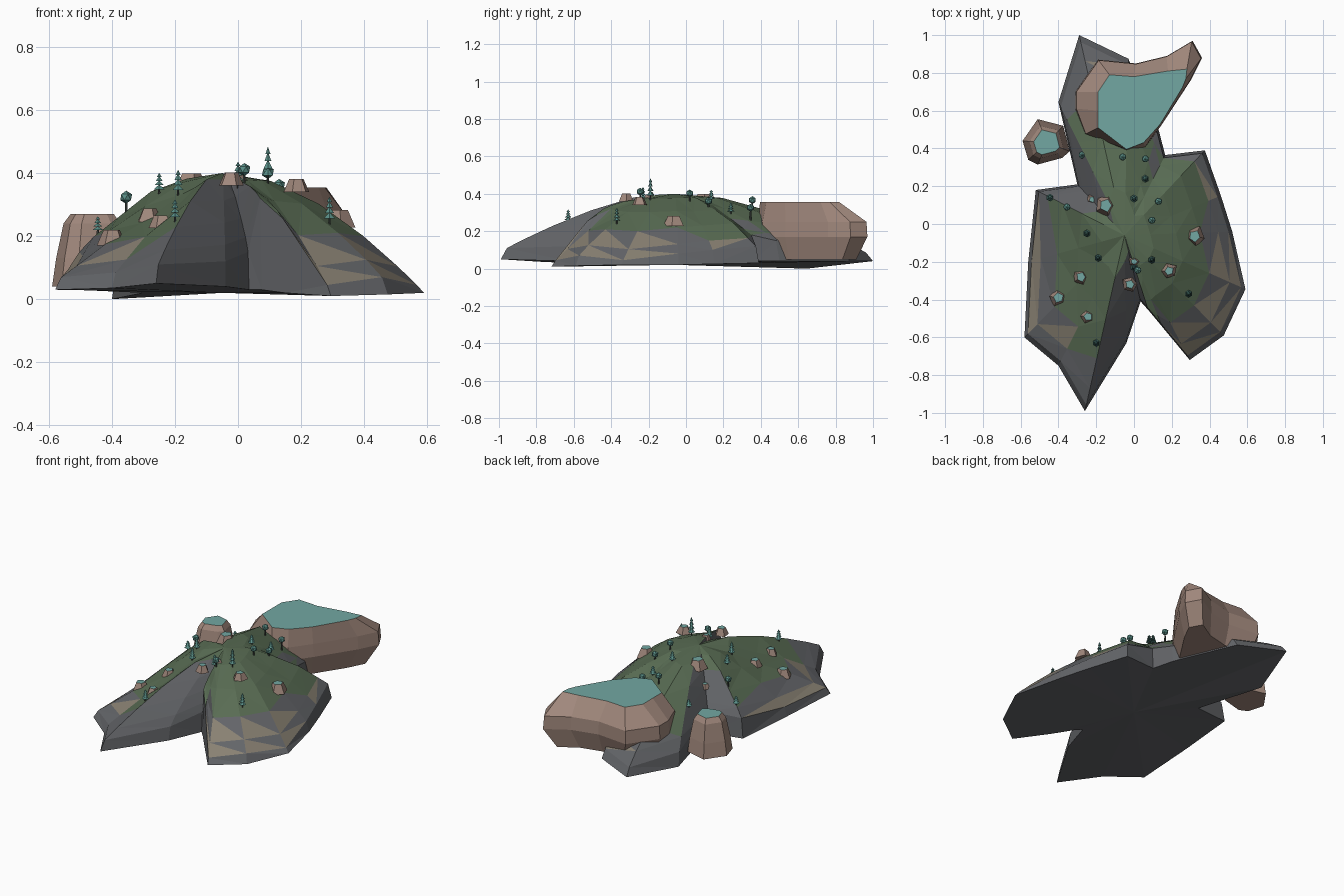
import bpy, bmesh, random
from math import cos, sin, tau
from mathutils import Vector, Matrix
from mathutils.bvhtree import BVHTree

if "Cube" in bpy.data.objects:
    bpy.data.objects.remove(bpy.data.objects["Cube"])

random.seed(4)


def mat(name, r, g, b):
    m = bpy.data.materials.new(name)
    m.diffuse_color = (r, g, b, 1)
    m.use_nodes = True
    m.node_tree.nodes["Principled BSDF"].inputs["Base Color"].default_value = m.diffuse_color
    return m


GRASS = mat("grass", .10, .152, .088)
STONE = mat("stone", .125, .13, .14)
SAND = mat("sand", .25, .22, .17)
CLAY = mat("clay", .36, .25, .205)
TEAL = mat("teal", .17, .39, .36)
LEAF = mat("leaf", .10, .27, .24)
BARK = mat("bark", .06, .07, .065)


def finish(bm, name, mats):
    me = bpy.data.meshes.new(name)
    bm.to_mesh(me)
    bm.free()
    for m in mats:
        me.materials.append(m)
    ob = bpy.data.objects.new(name, me)
    bpy.context.collection.objects.link(ob)
    return ob


def bridge(bm, a, b):
    n = len(a)
    return [bm.faces.new((a[i], a[(i + 1) % n], b[(i + 1) % n], b[i])) for i in range(n)]


# Island: shoreline points (x, y, base z, rim z, fullness), fanned in rings from the peak
SHORE = [(.59, -.345, .02, .045, 1.03), (.52, -.04, .02, .08, 1.02), (.46, .15, .025, .10, 1),
         (.375, .39, .03, .12, 1), (.165, .365, .04, .18, 1), (.13, .50, .04, .15, 1),
         (-.03, .875, .04, .09, 1), (-.29, 1.0, .04, .085, 1), (-.40, .645, 0, .08, 1.05),
         (-.30, .21, .02, .15, 1), (-.52, .18, .03, .15, 1.1), (-.56, -.20, .035, .09, .95),
         (-.58, -.60, .03, .07, .72), (-.40, -.75, .035, .085, .85), (-.26, -.99, .05, .11, 1),
         (-.04, -.63, .04, .12, 1), (.035, -.41, .03, .15, 1), (.075, -.455, .03, .32, 1),
         (.15, -.545, .02, .255, 1), (.295, -.72, .01, .045, 1.06), (.475, -.59, .015, .07, 1.02)]
PEAK = Vector((-.05, -.06, .40))
RINGS = [(.24, .93), (.48, .70), (.70, .42), (.87, .17), (.965, 0)]

bm = bmesh.new()
base = [bm.verts.new(s[:3]) for s in SHORE]
rings = []
for t, g in reversed(RINGS):
    ring = []
    for x, y, zb, zt, full in SHORE:
        j = random.uniform(-.006, .006) if 0 < g < .9 else 0
        lift = g * (full if g < .9 else min(1, (1 + full) / 2))
        ring.append(bm.verts.new((PEAK.x + (x - PEAK.x) * t, PEAK.y + (y - PEAK.y) * t,
                                  zt + (PEAK.z - zt) * lift + j)))
    rings.append(ring)
top = bm.verts.new(PEAK)
under = bm.verts.new((PEAK.x, PEAK.y, .02))
prev = base
for ring in rings:
    bridge(bm, prev, ring)
    prev = ring
n = len(SHORE)
for i in range(n):
    bm.faces.new((prev[i], prev[(i + 1) % n], top))
    bm.faces.new((base[(i + 1) % n], base[i], under))
bmesh.ops.recalc_face_normals(bm, faces=bm.faces)
bmesh.ops.triangulate(bm, faces=bm.faces)
bm.normal_update()
for f in bm.faces:
    z, up = f.calc_center_median().z, f.normal.z
    if up > .74 and z > .18:
        f.material_index = 0
    elif up > .68 and z < .15 and random.random() < .6:
        f.material_index = 2
    else:
        f.material_index = 1
hill = BVHTree.FromBMesh(bm)
finish(bm, "island", [GRASS, STONE, SAND])


def ground(x, y):
    hit = hill.ray_cast(Vector((x, y, 2)), Vector((0, 0, -1)))[0]
    return hit.z if hit else .1


# Flat-topped rocks: stacked outlines with a teal cap
def rock(name, layers):
    bm = bmesh.new()
    loops = [[bm.verts.new(p) for p in layer] for layer in layers]
    for a, b in zip(loops, loops[1:]):
        bridge(bm, a, b)
    bm.faces.new(loops[0][::-1])
    cap = bm.faces.new(loops[-1])
    bmesh.ops.recalc_face_normals(bm, faces=bm.faces)
    cap.material_index = 1
    return finish(bm, name, [CLAY, TEAL])


def scaled(pts, c, s, z):
    return [(c[0] + (x - c[0]) * s, c[1] + (y - c[1]) * s, z) for x, y in pts]


# Large mesa at the back
OUT = [(-.31, .61), (-.26, .475), (-.04, .385), (.06, .405), (.15, .53), (.30, .76),
       (.36, .88), (.31, .97), (.175, .89), (.01, .85), (-.19, .87), (-.31, .70)]
CAP = [(-.19, .60), (-.19, .51), (-.04, .395), (.05, .43), (.14, .53), (.255, .72),
       (.275, .77), (.28, .82), (.18, .81), (0, .78), (-.13, .79), (-.19, .70)]
C = (0, .64)
rock("large_mesa", [scaled(OUT, C, .82, .05), scaled(OUT, C, 1, .17),
                    scaled(OUT, C, .985, .25), scaled(CAP, C, 1, .355)])

# Side mesa at the left
OUT = [(-.59, .44), (-.56, .34), (-.51, .315), (-.38, .35), (-.34, .385),
       (-.375, .52), (-.51, .555)]
C = (-.46, .43)
rock("side_mesa", [scaled(OUT, C, 1, .04), scaled(OUT, C, .9, .13),
                   scaled(OUT, C, .72, .24), scaled(OUT, C, .55, .27)])

# Small boulders on the slopes (x, y, radius, base z or None to sit on the ground)
BOULDERS = [(-.15, .10, .058, None), (-.02, -.32, .042, .36), (.185, -.25, .042, .34),
            (.32, -.065, .055, None), (-.28, -.28, .042, .245), (-.40, -.39, .05, .17),
            (-.245, -.49, .04, None), (0, -.20, .028, None), (-.22, .13, .028, None)]
for k, (x, y, r, z) in enumerate(BOULDERS):
    a0 = random.random() * tau
    pts = []
    for i in range(5):
        q = r * random.uniform(.9, 1.2)
        pts.append((x + q * cos(a0 + i * tau / 5), y + q * sin(a0 + i * tau / 5)))
    g = ground(x, y) - .015
    z = g if z is None else max(z, g - .005)
    rock(f"boulder_{k + 1}", [scaled(pts, (x, y), 1, z),
                              scaled(pts, (x, y), .55, z + r)])


# Trees: tiered conifers and round-crowned trees
def cone(bm, x, y, z0, z1, r0, r1, leaf):
    before = set(bm.faces)
    bmesh.ops.create_cone(bm, cap_ends=True, segments=6, radius1=r0, radius2=r1,
                          depth=z1 - z0, matrix=Matrix.Translation((x, y, (z0 + z1) / 2)))
    for f in set(bm.faces) - before:
        f.material_index = int(leaf)


def conifer(name, x, y, h):
    bm = bmesh.new()
    z = ground(x, y)
    cone(bm, x, y, z - .01, z + h * .9, .004, .003, False)
    for i in range(4):
        b = z + h * (.2 + .2 * i)
        cone(bm, x, y, b, b + h * .2, .02 - .0035 * i, .003 if i < 3 else 0, True)
    finish(bm, name, [BARK, LEAF])


def round_tree(name, x, y, h):
    bm = bmesh.new()
    z = ground(x, y)
    cone(bm, x, y, z - .01, z + h * .6, .005, .004, False)
    before = set(bm.faces)
    bmesh.ops.create_icosphere(bm, subdivisions=1, radius=.021,
                               matrix=Matrix.Translation((x, y, z + h - .02)))
    for f in set(bm.faces) - before:
        f.material_index = 1
    finish(bm, name, [BARK, LEAF])


CONIFERS = [(-.275, .365, .05), (-.445, .14, .055), (-.25, -.05, .065), (-.19, -.18, .08),
            (0, .135, .06), (.095, -.19, .115), (.29, -.37, .085), (-.20, -.63, .07),
            (0, -.23, .075), (.06, .24, .06)]
ROUNDS = [(-.355, .09, .065), (-.06, .355, .07), (.06, .345, .085), (.13, .12, .05),
          (.095, .02, .06), (.02, -.245, .06)]
for k, (x, y, h) in enumerate(CONIFERS):
    conifer(f"conifer_{k + 1}", x, y, h)
for k, (x, y, h) in enumerate(ROUNDS):
    round_tree(f"round_tree_{k + 1}", x, y, h)
